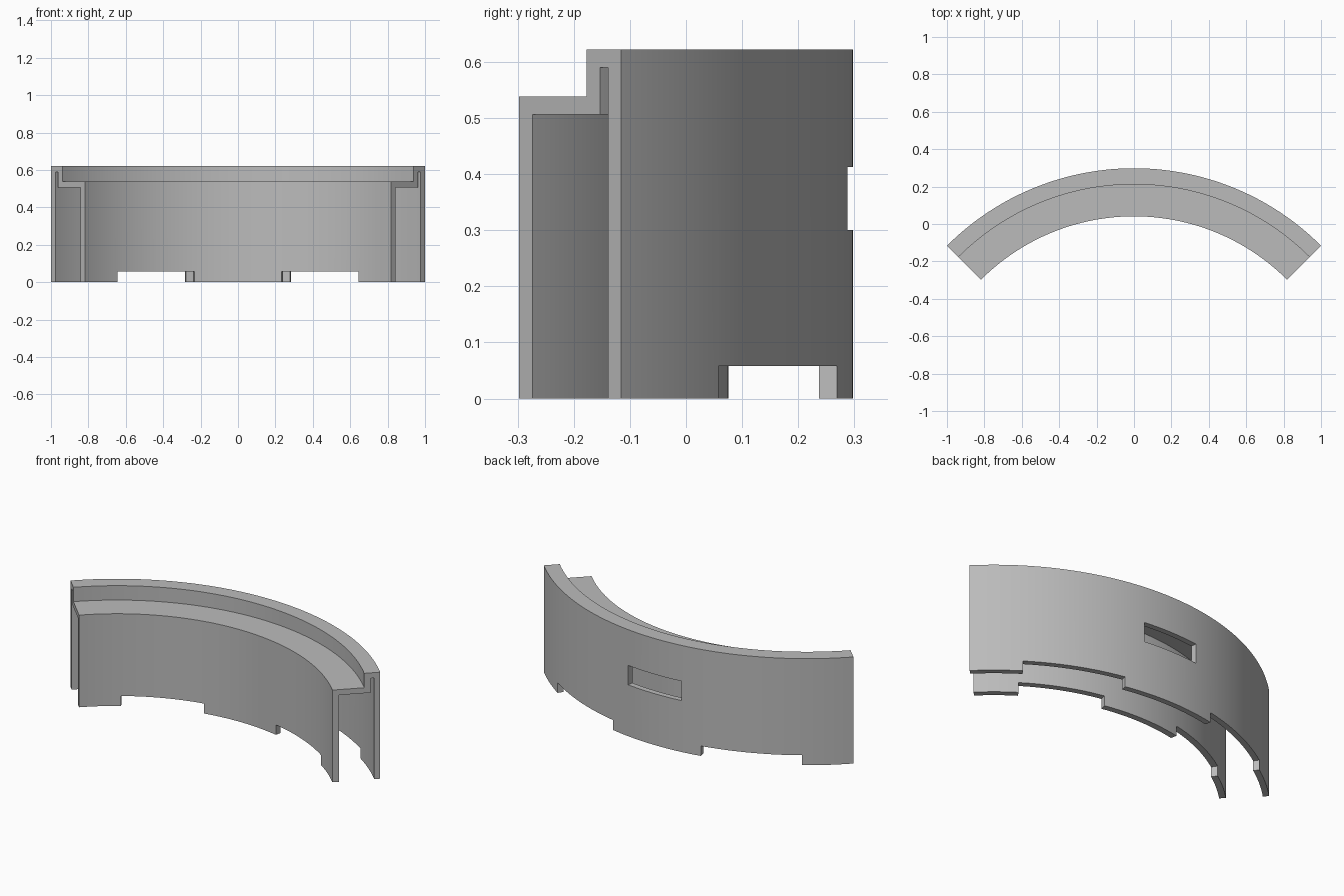
import bpy, bmesh
from math import sin, cos, radians

OUTER, INNER, TOP = 1.414, 1.157, 0.622
CENTRE_Y = -1.116          # axis of the arc

cube = bpy.data.objects.get("Cube")
if cube:
    bpy.data.objects.remove(cube, do_unlink=True)

grey = bpy.data.materials.new("plain_grey")
grey.use_nodes = True
grey.diffuse_color = (0.5, 0.5, 0.5, 1)
grey.node_tree.nodes["Principled BSDF"].inputs["Base Color"].default_value = (0.5, 0.5, 0.5, 1)


def arc_sweep(name, profile, start, end, steps):
    """Sweep a closed (radius, height) profile around the axis; degrees run from +y towards +x."""
    bm = bmesh.new()
    rings = []
    for i in range(steps + 1):
        a = radians(start + (end - start) * i / steps)
        rings.append([bm.verts.new((r * sin(a), CENTRE_Y + r * cos(a), z)) for r, z in profile])
    n = len(profile)
    for p, q in zip(rings, rings[1:]):
        for j in range(n):
            k = (j + 1) % n
            bm.faces.new((p[j], p[k], q[k], q[j]))
    bm.faces.new(rings[0])
    bm.faces.new(rings[-1][::-1])
    bmesh.ops.recalc_face_normals(bm, faces=bm.faces)
    mesh = bpy.data.meshes.new(name)
    bm.to_mesh(mesh)
    bm.free()
    mesh.materials.append(grey)
    obj = bpy.data.objects.new(name, mesh)
    bpy.context.collection.objects.link(obj)
    return obj


def block(r0, r1, z0, z1):
    return [(r0, z0), (r1, z0), (r1, z1), (r0, z1)]


# Stepped double-wall cross-section with a narrow groove behind the outer wall
section = [
    (OUTER, 0), (OUTER, TOP), (1.328, TOP), (1.328, 0.538), (INNER, 0.538), (INNER, 0),
    (1.192, 0), (1.192, 0.506), (1.361, 0.506), (1.361, 0.59), (1.3815, 0.59), (1.3815, 0),
]
shell = arc_sweep("curved_double_wall", section, -45, 45, 72)

# Foot notches through both walls, and a window through the outer wall only
cutters = [arc_sweep("notch_cutter", block(1.0, 1.6, -0.1, 0.058), s * 11.6, s * 33.9, 6)
           for s in (-1, 1)]
cutters.append(arc_sweep("window_cutter", block(1.3, 1.6, 0.30, 0.413), -7, 7, 4))

bpy.ops.object.select_all(action='DESELECT')
bpy.context.view_layer.objects.active = shell
shell.select_set(True)
for cutter in cutters:
    cutter.hide_render = True
    mod = shell.modifiers.new("cut", 'BOOLEAN')
    mod.operation, mod.solver, mod.object = 'DIFFERENCE', 'EXACT', cutter
    bpy.ops.object.modifier_apply(modifier=mod.name)
    bpy.data.objects.remove(cutter, do_unlink=True)

bpy.ops.object.shade_smooth_by_angle(angle=radians(30))
